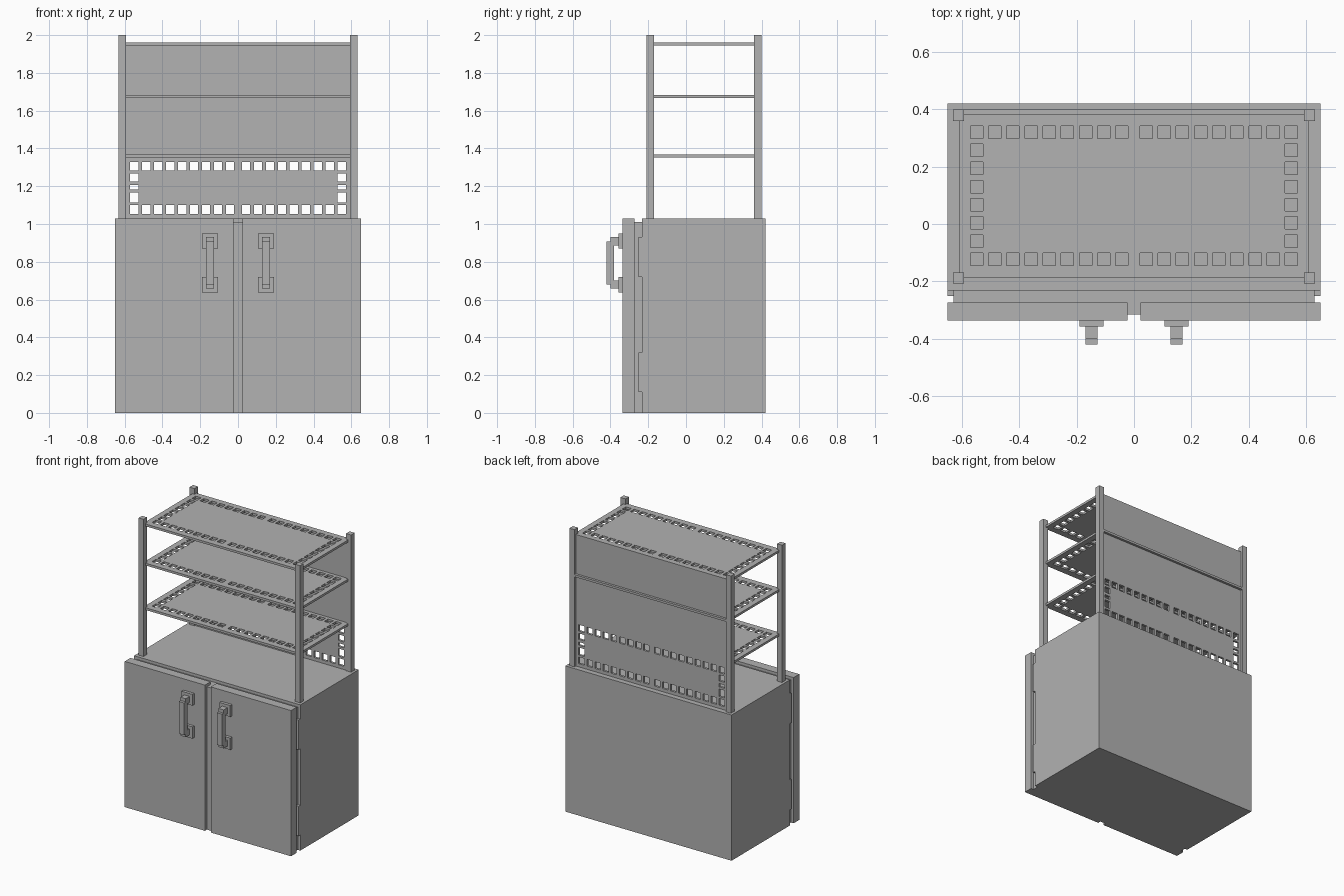
import bpy, bmesh

if "Cube" in bpy.data.objects:
    bpy.data.objects.remove(bpy.data.objects["Cube"], do_unlink=True)

grey = bpy.data.materials.new("plain_grey")
grey.use_nodes = True
COLOUR = (0.445, 0.445, 0.445, 1)
grey.diffuse_color = COLOUR
grey.node_tree.nodes["Principled BSDF"].inputs["Base Color"].default_value = COLOUR


def finish(name, bm):
    mesh = bpy.data.meshes.new(name)
    bmesh.ops.recalc_face_normals(bm, faces=bm.faces)
    bm.to_mesh(mesh)
    bm.free()
    mesh.materials.append(grey)
    obj = bpy.data.objects.new(name, mesh)
    bpy.context.collection.objects.link(obj)
    return obj


def box(name, x, y, z):
    """Box from (low, high) ranges on each axis."""
    bm = bmesh.new()
    bmesh.ops.create_cube(bm, size=1)
    for v in bm.verts:
        v.co = [r[0] if c < 0 else r[1] for c, r in zip(v.co, (x, y, z))]
    return finish(name, bm)


def pair(name, x, y, z):
    """The same box on the left (+x) and the right (-x)."""
    box("left_" + name, x, y, z)
    box("right_" + name, (-x[1], -x[0]), y, z)


def perforated(name, half_x, v_range, holes_u, holes_v, place, depth):
    """Sheet with a ring of square holes; place maps (u, v, w) to a point."""
    us = sorted([-half_x, half_x] + [e for h in holes_u for e in h])
    vs = sorted(list(v_range) + [e for h in holes_v for e in h])
    bm = bmesh.new()
    grid = [[[bm.verts.new(place(u, v, w)) for v in vs] for u in us] for w in depth]
    nu, nv = len(us) - 1, len(vs) - 1

    def solid(i, j):
        if not (0 <= i < nu and 0 <= j < nv):
            return False
        on_ring = i in (1, nu - 2) or j in (1, nv - 2)
        return not (i % 2 and j % 2 and on_ring)

    for i in range(nu):
        for j in range(nv):
            if not solid(i, j):
                continue
            corners = [(i, j), (i + 1, j), (i + 1, j + 1), (i, j + 1)]
            for g in grid:
                bm.faces.new([g[a][b] for a, b in corners])
            # walls along the rim and the holes
            beside = [(i, j - 1), (i + 1, j), (i, j + 1), (i - 1, j)]
            for k, cell in enumerate(beside):
                if not solid(*cell):
                    (a, b), (c, d) = corners[k], corners[(k + 1) % 4]
                    bm.faces.new((grid[0][a][b], grid[0][c][d],
                                  grid[1][c][d], grid[1][a][b]))
    return finish(name, bm)


# Cabinet with two doors, their inner panels and the hinge plates
box("cabinet", (-0.65, 0.65), (-0.232, 0.42), (0, 1.03))
pair("door", (0.023, 0.65), (-0.337, -0.273), (0, 1.03))
pair("door_inner_panel", (0.0, 0.63), (-0.315, -0.23), (0, 1.01))
for level, z in (("lower", (0.11, 0.32)), ("upper", (0.72, 0.93))):
    pair(level + "_hinge", (0.61, 0.65), (-0.252, -0.23), z)

# Handles
for level, plate, arm in (("lower", (0.637, 0.72), (0.658, 0.70)),
                          ("upper", (0.87, 0.95), (0.887, 0.93))):
    pair(level + "_handle_plate", (0.106, 0.19), (-0.358, -0.335), plate)
    pair(level + "_handle_arm", (0.128, 0.169), (-0.401, -0.355), arm)
pair("handle_bar", (0.128, 0.169), (-0.42, -0.382), (0.68, 0.907))

# Rack posts
pair("front_post", (0.593, 0.632), (-0.208, -0.17), (1.03, 2.0))
pair("back_post", (0.593, 0.632), (0.36, 0.4), (1.03, 2.0))

# Perforated shelves
HALF, STEP = 0.0217, 0.0634
columns = [(s * (0.042 + STEP * i) - HALF, s * (0.042 + STEP * i) + HALF)
           for s in (-1, 1) for i in range(9)]
rows = [(-0.123 + STEP * j - HALF, -0.123 + STEP * j + HALF) for j in range(8)]
for name, z in (("lower_shelf", 1.36), ("middle_shelf", 1.675), ("upper_shelf", 1.952)):
    perforated(name, 0.61, (-0.188, 0.383), columns, rows,
               lambda u, v, w: (u, v, w), (z - 0.008, z + 0.008))

# Back of the rack: perforated lower panel, plain upper panel, shelf lip
panel_rows = [(1.053, 1.1), (1.114, 1.167), (1.183, 1.206), (1.225, 1.267), (1.283, 1.328)]
perforated("perforated_back_panel", 0.61, (1.03, 1.355), columns, panel_rows,
           lambda u, v, w: (u, w, v), (0.367, 0.383))
box("plain_back_panel", (-0.61, 0.61), (0.367, 0.383), (1.355, 1.95))
box("middle_shelf_lip", (-0.595, 0.595), (0.375, 0.4), (1.667, 1.683))
